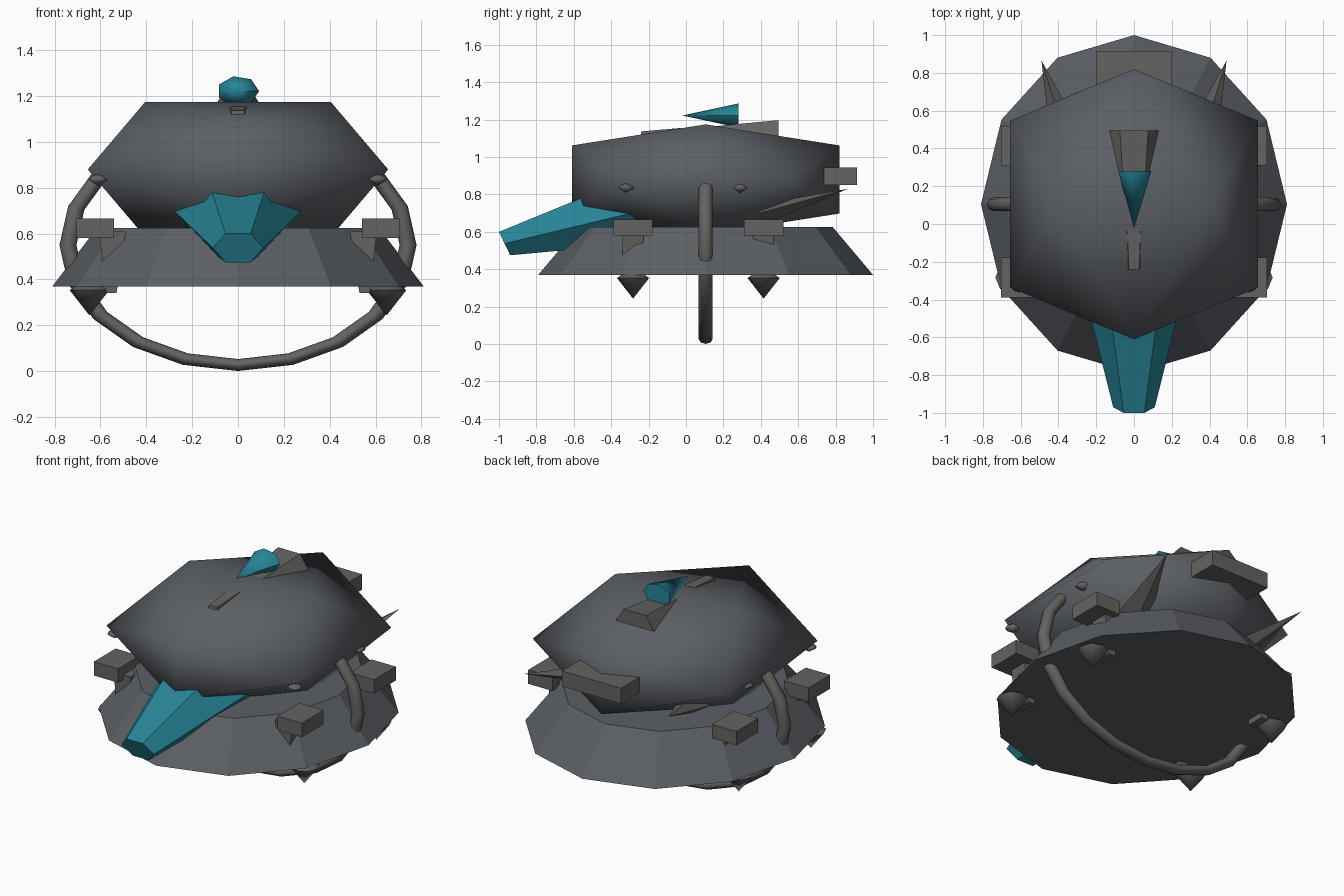
import bpy, bmesh, math
from mathutils import Vector

if "Cube" in bpy.data.objects:
    bpy.data.objects.remove(bpy.data.objects["Cube"])


def colour(name, *rgb):
    m = bpy.data.materials.new(name)
    m.diffuse_color = (*rgb, 1)
    m.use_nodes = True
    m.node_tree.nodes["Principled BSDF"].inputs["Base Color"].default_value = m.diffuse_color
    return m


teal = colour("teal", 0.02, 0.235, 0.31)
slate = colour("slate", 0.105, 0.115, 0.13)
iron = colour("iron", 0.13, 0.125, 0.12)


def hull(name, pts, mat=iron, smooth=0):
    """Convex solid around a few points; edges below the smooth angle (degrees) are softened."""
    bm = bmesh.new()
    for p in pts:
        bm.verts.new(p)
    bmesh.ops.convex_hull(bm, input=bm.verts[:])
    bmesh.ops.dissolve_limit(bm, angle_limit=0.01, verts=bm.verts[:], edges=bm.edges[:])
    bmesh.ops.recalc_face_normals(bm, faces=bm.faces[:])
    for f in bm.faces:
        f.smooth = smooth > 0
    for e in bm.edges:
        e.smooth = e.calc_face_angle(0) < math.radians(smooth)
    me = bpy.data.meshes.new(name)
    bm.to_mesh(me)
    bm.free()
    ob = bpy.data.objects.new(name, me)
    bpy.context.collection.objects.link(ob)
    me.materials.append(mat)
    return ob


def ring(c, u, v, n, start=0.0):
    """n points on an ellipse with half-axes u and v."""
    c, u, v = Vector(c), Vector(u), Vector(v)
    return [c + u * math.cos(start + math.tau * i / n) + v * math.sin(start + math.tau * i / n)
            for i in range(n)]


def box(x0, x1, y0, y1, z0, z1):
    return [(x, y, z) for x in (x0, x1) for y in (y0, y1) for z in (z0, z1)]


def flip(pts, s):
    return [(p[0] * s, p[1], p[2]) for p in pts]


CY = 0.105

# Twelve-sided flared skirt
hull("skirt", ring((0, CY, 0.37), (0.81, 0, 0), (0, 0.895, 0), 12)
     + ring((0, CY, 0.625), (0.615, 0, 0), (0, 0.68, 0), 12), slate)

# Smooth stretched icosahedron body
g = (1 + 5 ** 0.5) / 2
ico = [p for a in (-1, 1) for b in (-g, g) for p in ((a, 0, b), (0, b, a), (b, a, 0))]
hull("body", [(0.405 * x, CY + 0.442 * y, 0.88 + 0.182 * z) for x, y, z in ico], slate, 180)

# Hoop around the hull
bpy.ops.mesh.primitive_torus_add(major_segments=20, minor_segments=8, major_radius=0.742,
                                 minor_radius=0.037, location=(0, CY, 0.55),
                                 rotation=(math.pi / 2, 0, 0))
hoop = bpy.context.object
hoop.name = "hoop"
hoop.scale = (1, 0.705, 1)
hoop.data.materials.append(iron)
bpy.ops.object.shade_smooth_by_angle(angle=math.radians(65))

# Front beak: sheared six-sided taper
beak = []
for t in (0, 1.2):
    r = 0.11 + 0.175 * t
    beak += ring((0, -0.97 + 0.7 * t, 0.5375 + 0.168 * t), (r, 0, 0),
                 (0, -0.315 * r, 0.656 * r), 6)
hull("beak", beak, teal)

# Top cone with its pedestal, and small vent ahead of it
hull("top_cone", [(0, -0.02, 1.222)] + ring((0, 0.28, 1.222), (0.092, 0, 0), (0, 0, 0.066), 7),
     teal, 60)
hull("cone_pedestal", [(s * x, y, z) for s in (-1, 1) for x, y, z in
                       ((0.075, 0.495, 1.197), (0.145, 0.495, 1.09),
                        (0.05, 0.1, 1.16), (0.055, 0.1, 1.09))])
hull("top_vent", [(s * x, y, z) for s in (-1, 1) for x, y, z in
                  ((0.027, -0.24, 1.137), (0.036, -0.245, 1.09),
                   (0.036, -0.03, 1.155), (0.046, -0.03, 1.09))])

# Rear box
hull("rear_box", box(-0.2, 0.2, 0.6, 0.915, 0.85, 0.945))

for s, side in ((-1, "left"), (1, "right")):
    # Rear spike
    tip, base = Vector((0.49, 0.865, 0.83)), Vector((0.345, 0.42, 0.70))
    hull("rear_spike_" + side, flip([tip] + ring(base, (0.09, -0.029, 0), (0, -0.015, 0.05), 4), s))
    for y, end in ((-0.283, "front"), (0.415, "rear")):
        tag = side + "_" + end
        # Side pod, its strut through the skirt, and the foot cone below
        hull("pod_" + tag, flip(box(0.54, 0.705, y - 0.105, y + 0.105, 0.58, 0.665), s))
        hull("strut_" + tag, flip(box(0.49, 0.605, y - 0.057, y + 0.057, 0.6, 0.61)
                                  + box(0.53, 0.575, y - 0.055, y + 0.055, 0.34, 0.35), s))
        hull("foot_" + tag, flip([(0.648, y, 0.243)]
                                 + ring((0.648, y, 0.353), (0.086, 0, 0), (0, 0.086, 0), 8)
                                 + ring((0.648, y, 0.372), (0.06, 0, 0), (0, 0.06, 0), 8), s),
             iron, 60)
    for y, end in ((-0.32, "front"), (0.29, "rear")):
        # Small rounded bumps on the body flanks
        hull("bump_%s_%s" % (side, end), flip(
            [(0.61, y, 0.863), (0.61, y, 0.808)]
            + ring((0.61, y, 0.848), (0.032, 0, 0), (0, 0.032, 0), 8)
            + ring((0.61, y, 0.836), (0.043, 0, 0), (0, 0.043, 0), 8), s), iron, 180)
